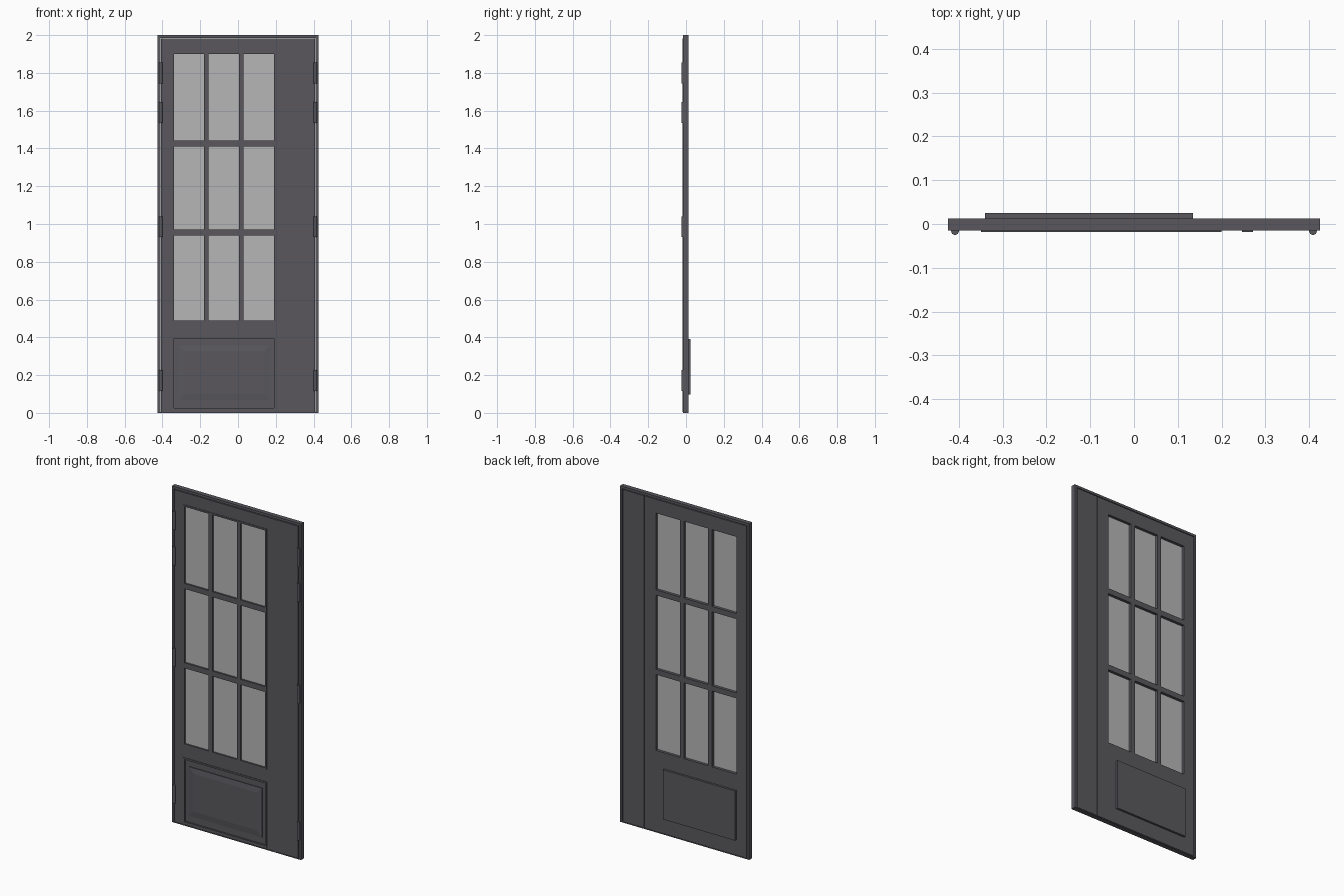
import bpy, bmesh
from math import pi
from mathutils import Matrix

if "Cube" in bpy.data.objects:
    bpy.data.objects.remove(bpy.data.objects["Cube"])


def material(name, rgb):
    m = bpy.data.materials.new(name)
    m.diffuse_color = (*rgb, 1)
    m.use_nodes = True
    m.node_tree.nodes["Principled BSDF"].inputs["Base Color"].default_value = m.diffuse_color
    return m


PAINT = material("dark_grey_paint", (0.100, 0.097, 0.110))
GLASS = material("pale_grey_glass", (0.47, 0.47, 0.47))


def finish(name, bm, mat):
    bmesh.ops.recalc_face_normals(bm, faces=bm.faces)
    me = bpy.data.meshes.new(name)
    bm.to_mesh(me)
    bm.free()
    me.materials.append(mat)
    ob = bpy.data.objects.new(name, me)
    bpy.context.collection.objects.link(ob)
    return ob


def slab(name, xs, zs, y0, y1, holes=(), mat=PAINT):
    """Flat slab on a grid of x and z lines, with the listed cells left open."""
    bm = bmesh.new()
    v = {(i, j): bm.verts.new((x, y0, z)) for i, x in enumerate(xs) for j, z in enumerate(zs)}
    for i in range(len(xs) - 1):
        for j in range(len(zs) - 1):
            if (i, j) not in holes:
                bm.faces.new((v[i, j], v[i + 1, j], v[i + 1, j + 1], v[i, j + 1]))
    bmesh.ops.delete(bm, geom=[p for p in bm.verts if not p.link_faces], context='VERTS')
    ext = bmesh.ops.extrude_face_region(bm, geom=bm.faces[:], use_keep_orig=True)["geom"]
    for p in ext:
        if isinstance(p, bmesh.types.BMVert):
            p.co.y = y1
    return finish(name, bm, mat)


FRONT, BACK = -0.015, 0.0125
PANE_X = [-0.34, -0.18, -0.155, 0.005, 0.03, 0.19]
PANE_Z = [0.488, 0.939, 0.971, 1.411, 1.443, 1.90]
PANES = {(i, j) for i in (1, 3, 5) for j in (1, 3, 5)}

# outer frame and sill
slab("door_frame", [-0.425, -0.411, 0.411, 0.425], [0, 1.986, 2.0], FRONT, BACK, {(1, 0)})
slab("sill", [-0.411, 0.411], [0, 0.004], FRONT, BACK)

# wide leaf with nine panes and a lower panel opening
slab("wide_leaf", [-0.407] + PANE_X + [0.266], [0.006, 0.025, 0.395] + PANE_Z + [1.982],
     FRONT, BACK,
     {(i, j + 2) for i, j in PANES} | {(i, 1) for i in range(1, 6)})

# narrow side leaf and the strip covering the joint
slab("narrow_leaf", [0.269, 0.407], [0.006, 1.982], FRONT, BACK)
slab("joint_strip", [0.247, 0.272], [0.006, 1.982], -0.018, FRONT)

# glass and its front moulding
slab("glass", [-0.34, 0.19], [0.488, 1.90], -0.008, -0.004, mat=GLASS)
slab("glazing_moulding", [-0.35] + PANE_X + [0.20], [0.478] + PANE_Z + [1.91],
     -0.018, FRONT, PANES)

# lower panel: board, moulding, raised field, back plate
slab("panel_board", [-0.34, 0.19], [0.025, 0.395], -0.008, BACK)
slab("panel_moulding", [-0.35, -0.34, 0.19, 0.20], [0.015, 0.025, 0.395, 0.405],
     -0.018, FRONT, {(1, 1)})
slab("back_plate", [-0.34, 0.135], [0.097, 0.392], BACK, 0.025)


def rect(bm, x0, x1, z0, z1, y):
    return [bm.verts.new(p) for p in ((x0, y, z0), (x1, y, z0), (x1, y, z1), (x0, y, z1))]


bm = bmesh.new()
rings = [rect(bm, -0.315, 0.167, 0.065, 0.357, y) for y in (-0.008, -0.012)]
rings.append(rect(bm, -0.28, 0.135, 0.10, 0.325, -0.016))
for a, b in zip(rings, rings[1:]):
    for k in range(4):
        bm.faces.new((a[k], a[(k + 1) % 4], b[(k + 1) % 4], b[k]))
bm.faces.new(rings[0])
bm.faces.new(rings[-1])
finish("raised_panel", bm, PAINT)

# hinge barrels on both sides
for side, sx in (("left", -1), ("right", 1)):
    for n, z in enumerate((0.172, 0.985, 1.59, 1.80)):
        bm = bmesh.new()
        bmesh.ops.create_cone(bm, cap_ends=True, segments=16, radius1=0.009, radius2=0.009,
                              depth=0.11, matrix=Matrix.Translation((sx * 0.409, -0.016, z)))
        for f in bm.faces:
            f.smooth = abs(f.normal.z) < 0.5
        for e in bm.edges:
            e.smooth = e.calc_face_angle(0) < pi / 4
        finish(f"{side}_hinge_{n + 1}", bm, PAINT)
